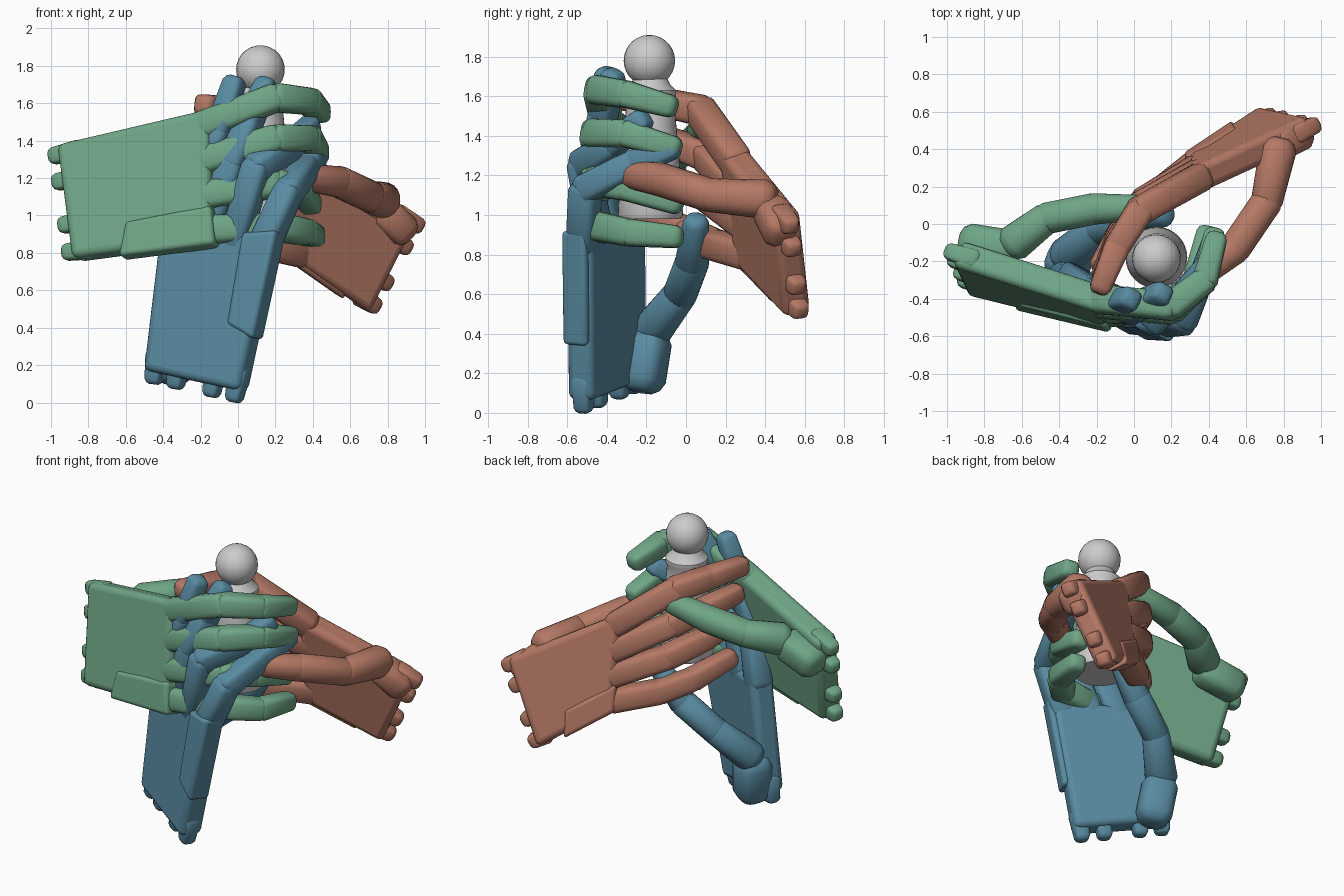
import bpy, bmesh, math
from mathutils import Vector as V

if "Cube" in bpy.data.objects:
    bpy.data.objects.remove(bpy.data.objects["Cube"])

CORE = V((0.12, -0.18, 1.2))   # what the hands hold


def material(name, col):
    m = bpy.data.materials.new(name)
    m.diffuse_color = (*col, 1)
    m.use_nodes = True
    m.node_tree.nodes["Principled BSDF"].inputs["Base Color"].default_value = m.diffuse_color
    return m


def finish(bm, name, mat=None, bevel=0):
    bmesh.ops.recalc_face_normals(bm, faces=bm.faces)
    me = bpy.data.meshes.new(name)
    bm.to_mesh(me)
    bm.free()
    ob = bpy.data.objects.new(name, me)
    bpy.context.collection.objects.link(ob)
    if mat:
        me.materials.append(mat)
    if bevel:
        b = ob.modifiers.new("round", 'BEVEL')
        b.width, b.segments, b.limit_method = bevel, 4, 'NONE'
    bpy.context.view_layer.objects.active = ob
    ob.select_set(True)
    bpy.ops.object.shade_smooth_by_angle(angle=math.radians(40))
    ob.select_set(False)
    return ob


def loft(bm, rings):
    vs = [[bm.verts.new(p) for p in r] for r in rings]
    n = len(vs[0])
    for a, b in zip(vs, vs[1:]):
        for i in range(n):
            bm.faces.new((a[i], a[(i + 1) % n], b[(i + 1) % n], b[i]))
    bm.faces.new(vs[0])
    bm.faces.new(vs[-1])


def phalanges(name, pts, radii, across, power, mat):
    """Chain of rounded segments with visible joints."""
    bm = bmesh.new()
    pts = [V(p) for p in pts]
    for k in range(len(pts) - 1):
        p, q, ra, rb = pts[k], pts[k + 1], radii[k], radii[k + 1]
        d = (q - p).normalized()
        w = (across - d * across.dot(d)).normalized()
        u = d.cross(w)
        L = (q - p).length
        rings = []
        for s, r, f in ((-.6 * ra, ra, .5), (-.4 * ra, ra, .8), (0, ra, 1),
                        (L, rb, 1), (L + .4 * rb, rb, .8), (L + .6 * rb, rb, .5)):
            ring = []
            for i in range(20):
                a = 2 * math.pi * i / 20
                c, t = math.cos(a), math.sin(a)
                x = math.copysign(abs(c) ** (2 / power), c)
                y = math.copysign(abs(t) ** (2 / power), t)
                ring.append(p + d * s + (w * x + u * y) * r * f)
            rings.append(ring)
        loft(bm, rings)
    return finish(bm, name, mat)


def slab(name, quad, thick, mat, shift=0, bevel=.04):
    a, b, c, d = quad
    n = ((b - a).cross(d - a)).normalized()
    if n.dot((a + c) / 2 - CORE) < 0:
        n = -n
    bm = bmesh.new()
    loft(bm, [[p + n * (shift + s * thick / 2) for p in quad] for s in (-1, 1)])
    return finish(bm, name, mat, bevel)


def hand(name, mat, quad, fingers, thumb, pad, pad_r):
    # quad: wrist at thumb side, knuckle at thumb side, knuckle and wrist at little-finger side
    a, b, c, d = quad = [V(p) for p in quad]
    at = lambda s, t: a.lerp(b, s).lerp(d.lerp(c, s), t)
    across = (b - c).normalized()
    slab(name + "_palm", quad, .15, mat)
    # raised plate on the little-finger side of the back
    slab(name + "_side_plate", [at(.4, .76), at(1.0, .74), at(1.02, 1.04), at(.33, 1.04)],
         .14, mat, .012, .025)
    # prongs at the wrist
    for i, t in enumerate((.07, .3, .68, .92)):
        phalanges(f"{name}_wrist_prong_{i+1}", [at(.12, t), at(-.05, t)], [.055, .045],
                  across, 4, mat)
    # fingers
    for i, f in enumerate(fingers):
        t = .1 + .267 * i
        phalanges(f"{name}_finger_{i+1}", [at(.93, t), *f], [.078, .076, .07, .058],
                  across, 3.5, mat)
    # thumb and its pad
    phalanges(name + "_thumb_pad", pad, [pad_r, pad_r], across, 3, mat)
    phalanges(name + "_thumb", thumb, [.1, .085, .085, .065], across, 2.2, mat)


# held piece: turned body with a ball on top
bm = bmesh.new()
prof = [(.155, .98), (.165, 1.0), (.16, 1.1), (.145, 1.3), (.125, 1.52), (.12, 1.58),
        (.13, 1.6), (.13, 1.63), (.1, 1.66), (.08, 1.7)]
loft(bm, [[(.12 + r * math.cos(i * math.pi / 16), -.18 + r * math.sin(i * math.pi / 16), z)
           for i in range(32)] for r, z in prof])
finish(bm, "held_piece_body")
bpy.ops.mesh.primitive_uv_sphere_add(segments=24, ring_count=14, radius=.13,
                                     location=(.12, -.185, 1.78))
bpy.context.object.name = "held_piece_ball"
bpy.ops.object.shade_smooth_by_angle()

# left hand, reaching across the front
hand("green_hand", material("green", (.16, .38, .24)),
     [(-.95, -.15, 1.37), (-.14, -.41, 1.56), (-.12, -.5, .86), (-.87, -.32, .76)],
     [[(.2, -.44, 1.63), (.38, -.3, 1.61), (.44, -.08, 1.55)],
      [(.2, -.46, 1.41), (.38, -.3, 1.41), (.43, -.06, 1.34)],
      [(.2, -.46, 1.17), (.33, -.3, 1.14), (.39, -.05, 1.06)],
      [(.2, -.43, .94), (.36, -.28, .91), (.41, -.05, .89)]],
     [(-.64, -.1, 1.31), (-.47, .03, 1.35), (-.22, .08, 1.4), (.06, .09, 1.45)],
     [(-.87, -.1, 1.22), (-.68, -.13, 1.27)], .1)

# right hand, wrapping the back
hand("red_hand", material("red", (.46, .19, .13)),
     [(.95, .51, 1.0), (.31, .22, 1.36), (.3, .31, .76), (.69, .57, .49)],
     [[(.03, .07, 1.53), (-.09, -.12, 1.57), (-.18, -.34, 1.59)],
      [(.04, .1, 1.3), (-.08, -.08, 1.37), (-.17, -.3, 1.42)],
      [(.05, .12, 1.09), (-.08, -.06, 1.17), (-.17, -.27, 1.24)],
      [(.1, .14, .85), (-.05, 0, .92), (-.18, -.22, 1.02)]],
     [(.77, .4, 1.08), (.71, .12, 1.1), (.54, -.13, 1.18), (.3, -.32, 1.21)],
     [(.88, .48, .92), (.78, .43, 1.02)], .09)

# lower hand, reaching up
hand("blue_hand", material("blue", (.1, .26, .36)),
     [(-.48, -.25, .17), (-.39, -.26, .92), (.21, -.55, .9), (.03, -.54, .06)],
     [[(-.23, -.37, 1.22), (-.1, -.42, 1.46), (-.02, -.4, 1.71)],
      [(-.03, -.46, 1.28), (.06, -.42, 1.5), (.15, -.37, 1.7)],
      [(.1, -.52, 1.26), (.27, -.37, 1.36), (.39, -.22, 1.48)],
      [(.27, -.51, 1.13), (.37, -.26, 1.26), (.43, -.07, 1.34)]],
     [(-.36, -.17, .42), (-.2, -.03, .6), (0, .03, .76), (.16, .05, .96)],
     [(-.34, -.22, .17), (-.36, -.19, .36)], .11)
